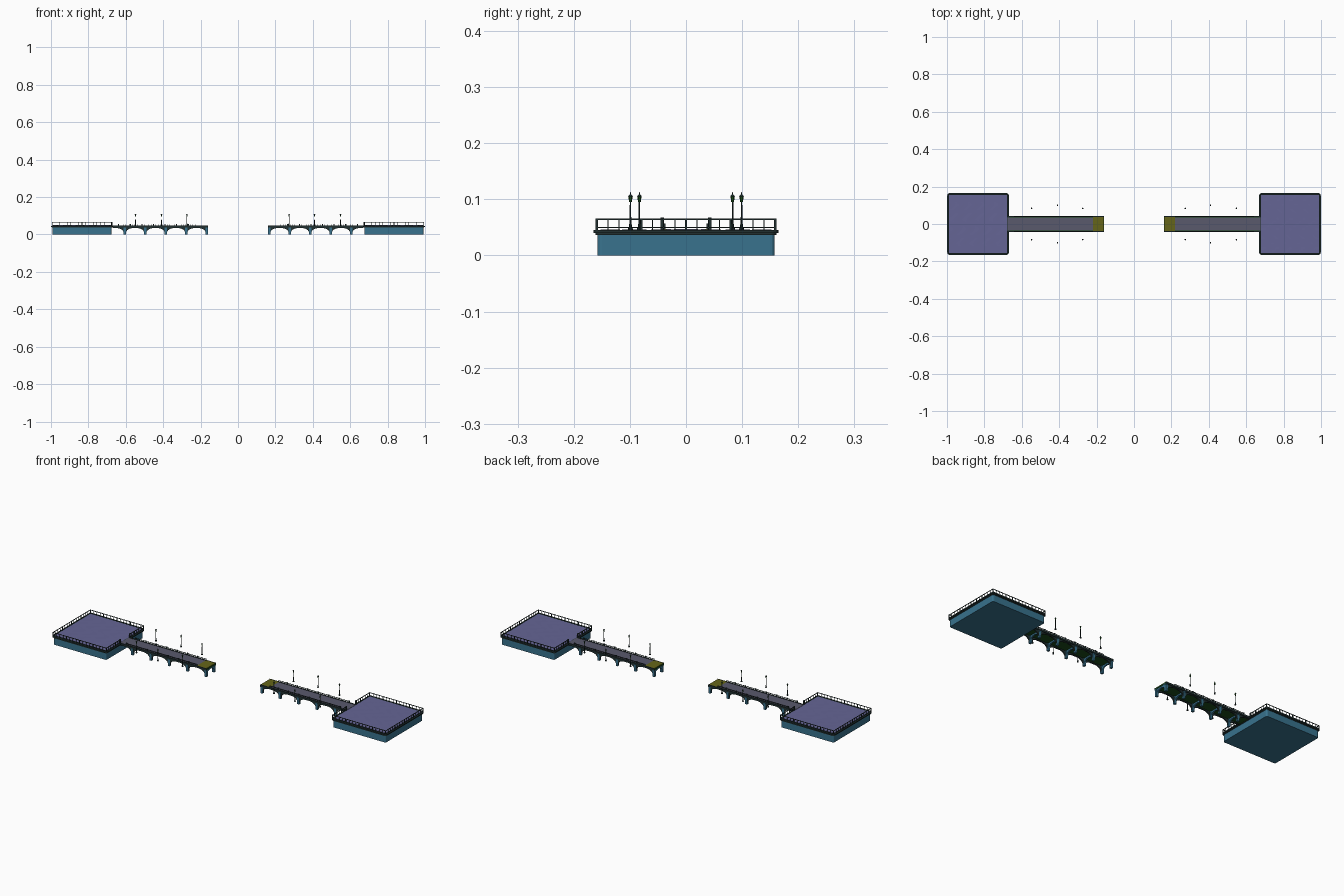
import bpy, bmesh, math
from mathutils import Matrix, Vector

if "Cube" in bpy.data.objects:
    bpy.data.objects.remove(bpy.data.objects["Cube"])


def mat(name, r, g, b):
    m = bpy.data.materials.new(name)
    m.diffuse_color = (r, g, b, 1)
    m.use_nodes = True
    m.node_tree.nodes["Principled BSDF"].inputs["Base Color"].default_value = m.diffuse_color
    return m


BLUE = mat("blue_stone", 0.04, 0.17, 0.27)
PURPLE = mat("purple_paving", 0.13, 0.13, 0.30)
ROAD = mat("grey_paving", 0.10, 0.10, 0.15)
DARK = mat("dark_iron", 0.015, 0.03, 0.03)
OLIVE = mat("olive", 0.13, 0.13, 0.01)
GREEN = mat("green", 0.01, 0.07, 0.01)


def box(bm, x0, x1, y0, y1, z0, z1):
    m = (Matrix.Translation(((x0 + x1) / 2, (y0 + y1) / 2, (z0 + z1) / 2))
         @ Matrix.Diagonal((x1 - x0, y1 - y0, z1 - z0, 1)))
    bmesh.ops.create_cube(bm, size=1, matrix=m)


def cone(bm, x, y, z0, z1, r0, r1, n=8):
    bmesh.ops.create_cone(bm, cap_ends=True, segments=n, radius1=r0, radius2=r1, depth=z1 - z0,
                          matrix=Matrix.Translation((x, y, (z0 + z1) / 2)))


def extrude(bm, pts, vec):
    f = bm.faces.new([bm.verts.new(p) for p in pts])
    r = bmesh.ops.extrude_face_region(bm, geom=[f])
    bmesh.ops.translate(bm, vec=vec, verts=[v for v in r["geom"] if isinstance(v, bmesh.types.BMVert)])


def finish(bm, name, material, mirror_y=False, bevel=0):
    """Everything is built on the left (and +y) side and mirrored."""
    bmesh.ops.recalc_face_normals(bm, faces=bm.faces)
    me = bpy.data.meshes.new(name)
    bm.to_mesh(me)
    bm.free()
    me.materials.append(material)
    ob = bpy.data.objects.new(name, me)
    bpy.context.collection.objects.link(ob)
    if bevel:
        b = ob.modifiers.new("bevel", "BEVEL")
        b.width, b.segments = bevel, 2
    m = ob.modifiers.new("mirror", "MIRROR")
    m.use_axis = (True, mirror_y, False)
    m.use_mirror_merge = False
    return ob


CX, H = -0.834, 0.165      # platform centre and half size
X0, X1 = -0.672, -0.16     # bridge ends


def rounded_slab(bm, h, r, z0, z1):
    pts = []
    for k in range(4):
        c = math.pi / 2 * k + math.pi / 4
        sx, sy = math.copysign(1, math.cos(c)), math.copysign(1, math.sin(c))
        for i in range(5):
            a = math.pi / 2 * (k + i / 4)
            pts.append((CX + sx * (h - r) + r * math.cos(a), sy * (h - r) + r * math.sin(a), z0))
    extrude(bm, pts, Vector((0, 0, z1 - z0)))


# platform body, with a slim plinth band
bm = bmesh.new()
rounded_slab(bm, 0.158, 0.008, 0, 0.040)
finish(bm, "platform_body", BLUE)

# overhanging rim
bm = bmesh.new()
rounded_slab(bm, 0.161, 0.011, 0.036, 0.040)
rounded_slab(bm, H, 0.014, 0.040, 0.0455)
finish(bm, "platform_rim", DARK)

# gently uneven paving
bm = bmesh.new()
bmesh.ops.create_grid(bm, x_segments=24, y_segments=24, size=0.155, matrix=Matrix.Translation((CX, 0, 0.0465)))
for v in bm.verts:
    v.co.z += 0.0005 * math.sin(v.co.x * 90 + 2 * math.sin(v.co.y * 50)) * math.cos(v.co.y * 70)
ob = finish(bm, "platform_paving", PURPLE)
for p in ob.data.polygons:
    p.use_smooth = True

# platform railing, open where the bridge starts
bm = bmesh.new()
R, W = 0.159, 0.0011
for i in range(17):
    t = -R + 2 * R * i / 16
    w = W * (1.7 if i % 4 == 0 else 0.8)
    for s in (-1, 1):
        box(bm, CX + t - w, CX + t + w, s * R - w, s * R + w, 0.045, 0.066)
    if 0 < i < 16:
        box(bm, CX - R - w, CX - R + w, t - w, t + w, 0.045, 0.066)
        if abs(t) > 0.038:
            box(bm, CX + R - w, CX + R + w, t - w, t + w, 0.045, 0.066)
for z0, z1 in ((0.0635, 0.066), (0.049, 0.0505)):
    for s in (-1, 1):
        box(bm, CX - R, CX + R, s * R - 0.0015, s * R + 0.0015, z0, z1)
        box(bm, CX + R - 0.0015, CX + R + 0.0015, min(s * 0.04, s * R), max(s * 0.04, s * R), z0, z1)
    box(bm, CX - R - 0.0015, CX - R + 0.0015, -R, R, z0, z1)
for s in (-1, 1):
    box(bm, CX + R - 0.003, CX + R + 0.003, s * 0.042 - 0.003, s * 0.042 + 0.003, 0.045, 0.068)
finish(bm, "platform_railing", DARK)

# bridge deck, road surface and olive end strips
bm = bmesh.new()
box(bm, X0, X1, -0.040, 0.040, 0.038, 0.044)
finish(bm, "bridge_deck", GREEN)
bm = bmesh.new()
box(bm, X0 - 0.005, -0.218, -0.035, 0.035, 0.0435, 0.0465)
finish(bm, "bridge_road", ROAD)
bm = bmesh.new()
box(bm, -0.218, X1 - 0.002, -0.038, 0.038, 0.0435, 0.0465)
finish(bm, "bridge_end_strip", OLIVE)

# bridge parapet with posts and coping
bm = bmesh.new()
box(bm, X0, X1, 0.038, 0.042, 0.037, 0.047)
box(bm, -0.64, -0.215, 0.037, 0.0395, 0.0525, 0.0545)
for i in range(35):
    x = -0.638 + i * 0.0124
    big = i % 5 == 0
    w = 0.003 if big else 0.001
    box(bm, x - w, x + w, 0.038 - w * 0.5, 0.038 + w * 0.7, 0.046, 0.057 if big else 0.053)
finish(bm, "bridge_parapet", DARK, mirror_y=True)

# arched side ribs between the piers
PIERS = [-0.605 + 0.1095 * i for i in range(5)]
bm = bmesh.new()


def bracket(x, s):
    pts = [(x, 0.030, 0.039), (x, 0.030, 0.008)]
    for i in range(9):
        a = math.pi / 2 * i / 8
        pts.append((x + s * (0.044 - 0.038 * math.cos(a)), 0.030, 0.008 + 0.026 * math.sin(a)))
    pts.append((x + s * 0.044, 0.030, 0.039))
    extrude(bm, pts, Vector((0, 0.007, 0)))


for i, x in enumerate(PIERS):
    bracket(x, -1)
    if i < 4:
        bracket(x, 1)
box(bm, X0, X1 - 0.003, 0.030, 0.037, 0.035, 0.039)
finish(bm, "bridge_arch_ribs", DARK, mirror_y=True)

# bridge piers and their cross beams
bm = bmesh.new()
for x in PIERS:
    box(bm, x - 0.006, x + 0.006, 0.027, 0.039, 0, 0.036)
    box(bm, x - 0.0075, x + 0.0075, 0.0255, 0.040, 0.033, 0.038)
    # half of the cross arch joining the two legs
    pts = [(x - 0.004, 0, 0.038), (x - 0.004, 0.030, 0.038), (x - 0.004, 0.030, 0.014)]
    for i in range(7):
        a = math.pi / 2 * i / 6
        pts.append((x - 0.004, 0.027 * math.cos(a), 0.014 + 0.017 * math.sin(a)))
    extrude(bm, pts, Vector((0.008, 0, 0)))
finish(bm, "bridge_piers", BLUE, mirror_y=True)

# free-standing lamps flanking the bridge
LAMPS = [(-0.548, 0.083), (-0.409, 0.099), (-0.273, 0.083)]
bm = bmesh.new()
for x, y in LAMPS:
    cone(bm, x, y, 0.044, 0.049, 0.0045, 0.004)
    cone(bm, x, y, 0.049, 0.060, 0.0033, 0.0015)
    cone(bm, x, y, 0.060, 0.096, 0.0015, 0.0012)
    cone(bm, x, y, 0.105, 0.109, 0.0045, 0.001)
    cone(bm, x, y, 0.109, 0.113, 0.001, 0.0004)
finish(bm, "lamp_posts", DARK, mirror_y=True)
bm = bmesh.new()
for x, y in LAMPS:
    cone(bm, x, y, 0.095, 0.106, 0.0025, 0.0038, 6)
finish(bm, "lamp_lanterns", GREEN, mirror_y=True)
